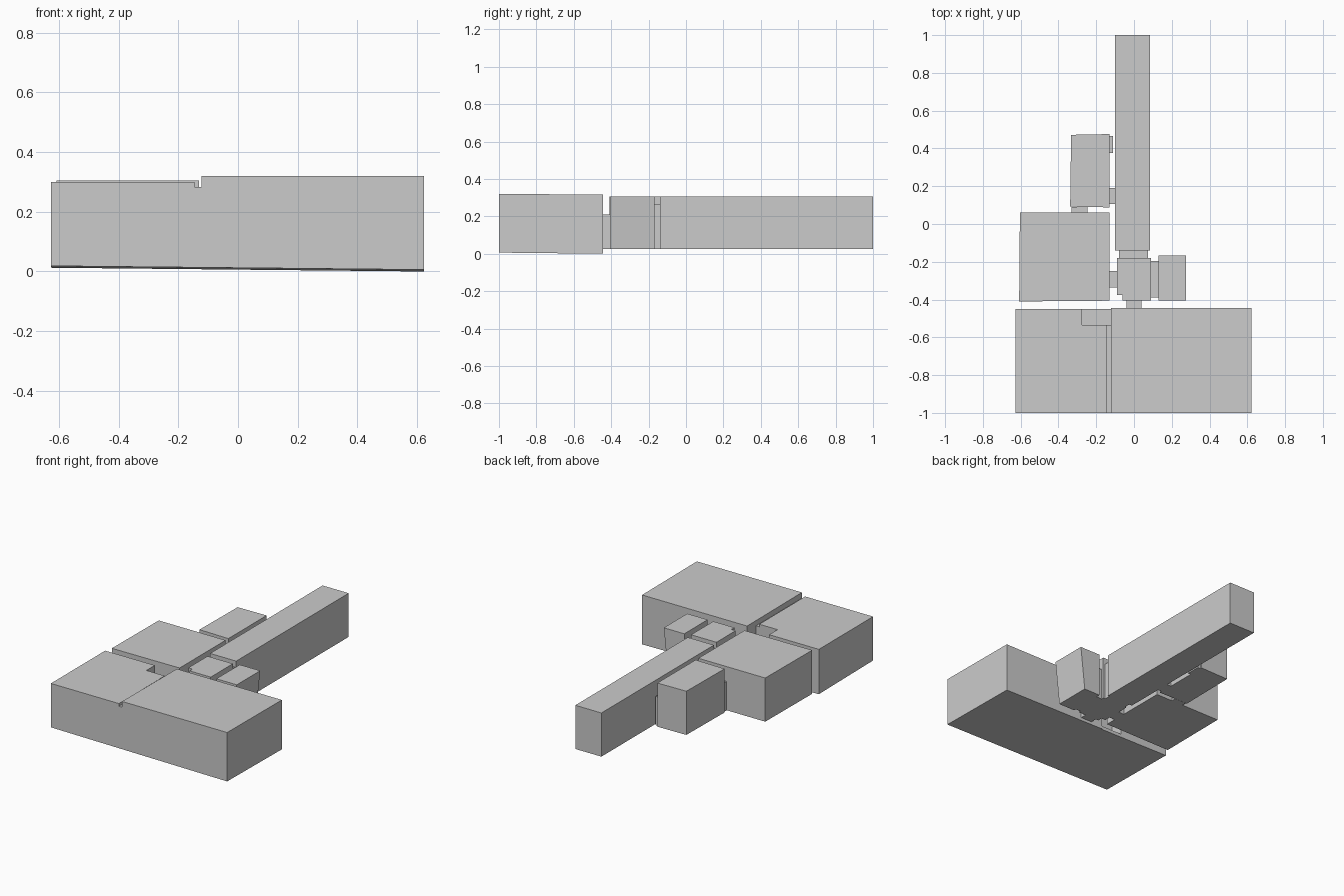
import bpy
import bmesh

if "Cube" in bpy.data.objects:
    bpy.data.objects.remove(bpy.data.objects["Cube"])


def prism(name, outline, bottom, top, shift=0.0):
    """Extrude a footprint; bottom/top are heights or functions of x, y.
    shift pulls the base's outer corners inward along x."""
    def height(h, x, y):
        return h(x, y) if callable(h) else h
    bm = bmesh.new()
    lo = [bm.verts.new((x - (shift if x > 0.2 else 0), y, height(bottom, x, y)))
          for x, y in outline]
    hi = [bm.verts.new((x, y, height(top, x, y))) for x, y in outline]
    bm.faces.new(lo[::-1])
    bm.faces.new(hi)
    n = len(outline)
    for i in range(n):
        j = (i + 1) % n
        bm.faces.new((lo[i], lo[j], hi[j], hi[i]))
    bmesh.ops.recalc_face_normals(bm, faces=bm.faces)
    mesh = bpy.data.meshes.new(name)
    bm.to_mesh(mesh)
    bm.free()
    obj = bpy.data.objects.new(name, mesh)
    bpy.context.collection.objects.link(obj)
    return obj


def rect(x0, x1, y0, y1):
    return [(x0, y0), (x1, y0), (x1, y1), (x0, y1)]


def hall_floor(x, y):
    return 0.0092 - 0.01 * x - 0.011 * (y + 0.72)


def hall_roof(x, y):
    return 0.318 - 0.006 * (y + 0.72)


FLOOR, ROOF, DOOR = 0.025, 0.305, 0.21

# Wide front hall: two volumes, a seam between them and a rear recess
prism("hall_right", rect(-0.122, 0.623, -1.0, -0.445), hall_floor, hall_roof)
prism("hall_left", [(-0.627, -1), (-0.145, -1), (-0.145, -0.535),
                    (-0.275, -0.535), (-0.275, -0.45), (-0.627, -0.45)],
      hall_floor, 0.30)
prism("hall_seam", rect(-0.145, -0.122, -1.0, -0.535), hall_floor, 0.283)
prism("recess_floor", rect(-0.275, -0.122, -0.535, -0.45), hall_floor, 0.03)

# Rooms and corridor
prism("corridor", rect(-0.10, 0.085, -0.14, 1.0), FLOOR, ROOF)
prism("large_room", [(-0.608, -0.41), (-0.13, -0.406), (-0.13, 0.06), (-0.604, 0.06)],
      FLOOR, ROOF)
prism("back_room", [(-0.338, 0.092), (-0.13, 0.088), (-0.13, 0.476), (-0.333, 0.472)],
      FLOOR, ROOF)
prism("lobby", [(-0.06, -0.405), (0.09, -0.405), (0.09, -0.18), (-0.09, -0.18),
                (-0.09, -0.375), (-0.06, -0.375)], FLOOR, ROOF)
prism("side_room", rect(0.13, 0.275, -0.405, -0.168), FLOOR, ROOF, shift=0.03)

# Doorway passages linking the rooms
doors = {
    "hall_door": (-0.04, 0.04, -0.445, -0.405, DOOR),
    "large_room_door": (-0.13, -0.09, -0.335, -0.25, DOOR),
    "side_room_door": (0.09, 0.13, -0.39, -0.195, 0.23),
    "corridor_door": (-0.08, 0.075, -0.18, -0.14, 0.265),
    "back_room_front_door": (-0.33, -0.247, 0.06, 0.09, DOOR),
    "back_room_side_door": (-0.13, -0.10, 0.105, 0.19, DOOR),
    "back_room_rear_door": (-0.13, -0.11, 0.375, 0.465, DOOR),
}
for name, (x0, x1, y0, y1, top) in doors.items():
    prism(name, rect(x0, x1, y0, y1), FLOOR, top)
